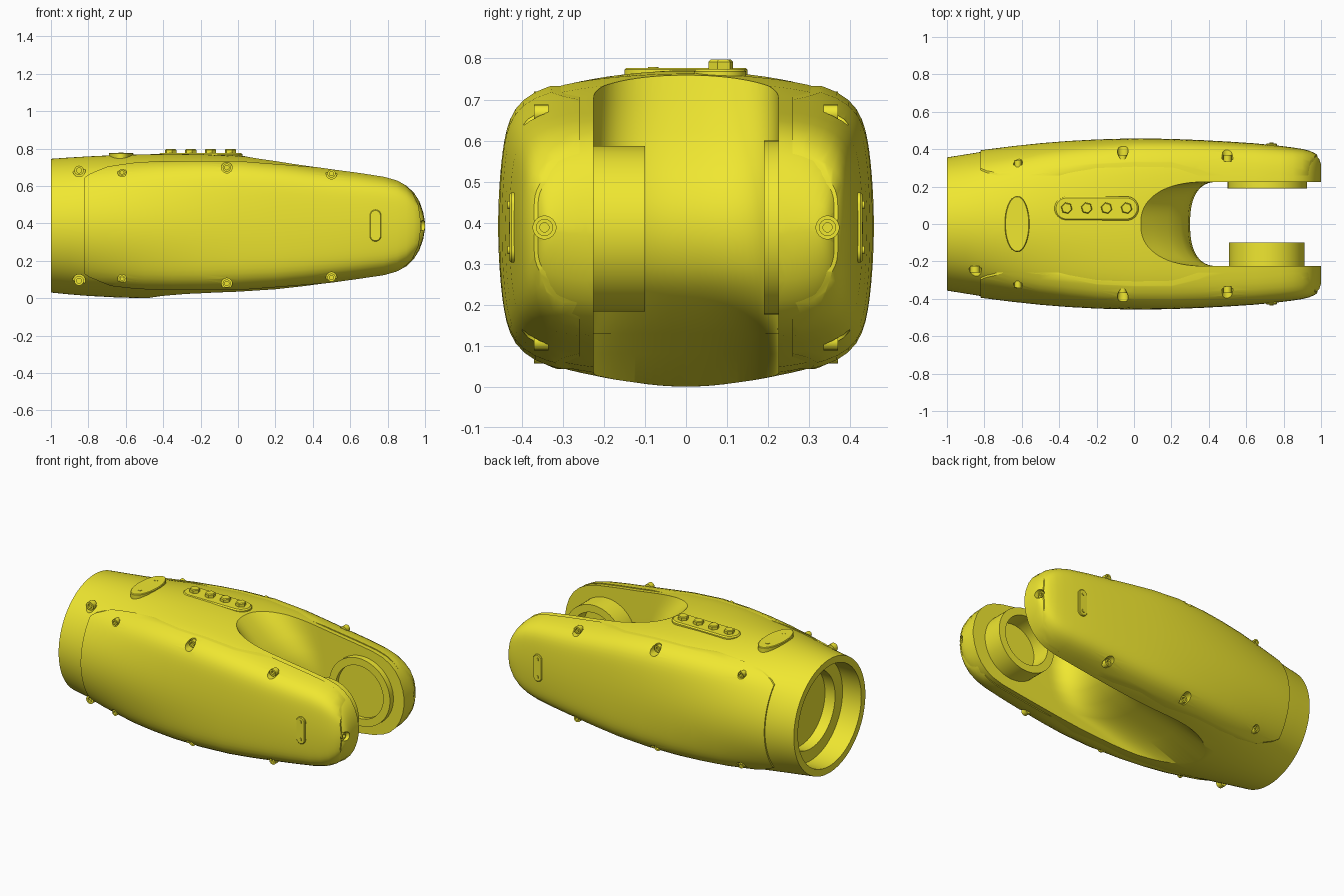
import bpy, bmesh
from math import cos, sin, pi, radians
from mathutils import Vector

if "Cube" in bpy.data.objects:
    bpy.data.objects.remove(bpy.data.objects["Cube"])

yellow = bpy.data.materials.new("yellow_paint")
yellow.diffuse_color = (0.87, 0.8, 0.03, 1)
yellow.use_nodes = True
yellow.node_tree.nodes["Principled BSDF"].inputs["Base Color"].default_value = yellow.diffuse_color
ZC = 0.388


def loft(bm, rings):
    """Skin a list of equal-length rings and cap both ends."""
    vs = [[bm.verts.new(p) for p in r] for r in rings]
    n = len(vs[0])
    for a, b in zip(vs, vs[1:]):
        for i in range(n):
            j = (i + 1) % n
            bm.faces.new((a[i], a[j], b[j], b[i]))
    bm.faces.new(vs[0])
    bm.faces.new(vs[-1])


def make(name, bm, helper=False):
    bmesh.ops.recalc_face_normals(bm, faces=bm.faces)
    me = bpy.data.meshes.new(name)
    bm.to_mesh(me)
    bm.free()
    ob = bpy.data.objects.new(name, me)
    bpy.context.collection.objects.link(ob)
    if helper:
        ob.hide_render = True
    else:
        me.materials.append(yellow)
    return ob


def turned(bm, origin, axis, profile, seg=48):
    """Turn (distance, radius) pairs around an axis."""
    axis = Vector(axis).normalized()
    u = axis.orthogonal().normalized()
    v = axis.cross(u)
    loft(bm, [[Vector(origin) + axis * t + r * (u * cos(2 * pi * i / seg) + v * sin(2 * pi * i / seg))
               for i in range(seg)] for t, r in profile])


def boolean(ob, cutter, op='DIFFERENCE'):
    m = ob.modifiers.new("cut", 'BOOLEAN')
    m.operation, m.object, m.solver = op, cutter, 'EXACT'
    bpy.context.view_layer.objects.active = ob
    bpy.ops.object.modifier_apply(modifier=m.name)


# Hull stations: x, half width, top, bottom, boxiness
STATIONS = [
    (-1, .36, .745, .03, 0), (-.9, .376, .752, .02, .06), (-.8, .392, .758, .012, .15),
    (-.65, .411, .765, .004, .35), (-.5, .427, .769, 0, .55), (-.35, .439, .771, .002, .7),
    (-.2, .447, .77, .008, .83), (0, .453, .763, .02, .95), (.2, .45, .743, .035, 1),
    (.35, .444, .722, .052, 1), (.5, .436, .7, .072, 1), (.65, .426, .68, .093, 1),
    (.78, .413, .66, .112, 1), (.85, .404, .64, .132, 1), (.9, .396, .612, .16, 1),
    (.94, .386, .574, .2, 1), (.97, .372, .525, .25, 1), (.99, .355, .465, .31, 1),
    (1, .335, .405, .37, 1)]


def hull(bm, grow):
    rings, n = [], 8
    for x, w, zt, zb, k in STATIONS:
        w, h, c = w + grow, (zt - zb) / 2 + max(grow, 0), (zt + zb) / 2
        ring = []
        for i in range(112):
            a = 2 * pi * i / 112
            p, q = cos(a), sin(a)
            r = 1 / (abs(p)**n + abs(q)**n)**(1 / n)
            py, pz = p * r * (1 - .06 * (q * r)**2), q * r * (1 - .12 * (p * r)**2)
            ring.append((x, w * (p + (py - p) * k), c + h * (q + (pz - q) * k)))
        rings.append(ring)
    loft(bm, rings)


# Main body
bm = bmesh.new()
hull(bm, -.004)
body = make("wrist_body", bm)

# Fork slot: half-oval plan whose back wall bulges forward at mid height
SLOT = [(.9, -.06), (.82, -.01), (.765, .03), (.7, .1), (.62, .18), (.54, .25), (.46, .29), (.38, .3),
        (.3, .28), (.24, .24), (.18, .15), (.13, .02), (.08, -.25), (0, -.48), (-.08, -.68)]
bm = bmesh.new()
rings = []
for z, x0 in SLOT:
    depth = .15 + .19 * min(1, (.3 - x0) / .27)
    ring = [(1.3, -.225, z)]
    for i in range(33):
        a = -pi / 2 + pi * i / 32
        sy = abs(sin(a))**.8 * (1 if a > 0 else -1)
        ring.append((x0 + depth * (1 - abs(cos(a))**.8), .225 * sy, z))
    ring.append((1.3, .225, z))
    rings.append(ring)
loft(bm, rings)
boolean(body, make("slot_cutter", bm, True))

# Rear socket, stepped bore
bm = bmesh.new()
turned(bm, (-1, 0, ZC), (1, 0, 0), [(-.2, .315), (.13, .315), (.13, .24), (.2, .24)], 72)
boolean(body, make("socket_cutter", bm, True))

# Raised side covers
lower = [(-.82, .13), (-.79, .11), (-.68, .065), (-.55, .05), (-.4, .043), (0, .043), (.5, .082),
         (.8, .122), (.87, .152), (.93, .205), (.965, .28), (.98, ZC)]
outline = lower + [(x, 2 * ZC - z) for x, z in lower[-2::-1]]
covers = []
for s, side in ((-1, "front"), (1, "back")):
    bm = bmesh.new()
    loft(bm, [[(x, s * y, z) for x, z in outline] for y in (.26, .6)])
    cutter = make(side + "_cover_cutter", bm, True)
    bm = bmesh.new()
    hull(bm, .005)
    cover = make(side + "_side_cover", bm)
    boolean(cover, cutter, 'INTERSECT')
    covers.append(cover)

# Bolt pockets and recessed bolts: x, height offset, floor y, radius
BOLTS = [(-.62, .285, .315, .024), (-.06, .31, .345, .029), (.5, .278, .345, .029)]
pockets, bolts = bmesh.new(), bmesh.new()


def recessed_bolt(p, axis, r):
    turned(pockets, p, axis, [(0, r), (.2, r)], 20)
    turned(bolts, p, axis, [(-.01, r * .75), (.025, r * .75), (.025, r * .4), (.012, r * .4)], 16)


for s in (-1, 1):
    for up in (-1, 1):
        for x, dz, y, r in BOLTS:
            recessed_bolt((x, s * y, ZC + up * dz), (0, s, 0), r)
        if s < 0:
            recessed_bolt((-.85, -.235, ZC + up * .295), (0, -1, 0), .034)
    recessed_bolt((.955, s * .345, ZC), (1, 0, 0), .028)
pocket_cutter = make("pocket_cutter", pockets, True)
for ob in [body] + covers:
    boolean(ob, pocket_cutter)
make("recessed_bolts", bolts)

# Bearing bosses inside the fork
bm = bmesh.new()
turned(bm, (.71, -.25, .385), (0, 1, 0), [(0, .202), (.15, .202), (.15, .155), (.03, .155)], 64)
make("front_bearing_boss", bm)
bm = bmesh.new()
turned(bm, (.713, .25, .388), (0, -1, 0), [(0, .212), (.06, .212), (.06, .165), (.035, .165)], 64)
make("back_bearing_boss", bm)

# Plug on the sloped underside of the slot
bm = bmesh.new()
turned(bm, (-.345, 0, .062), (.34, 0, -.94), [(-.02, .06), (.012, .06), (.012, .036), (.004, .036)], 40)
make("underside_plug", bm)


def plate(name, centre, u, v, a, b, levels, oval=False):
    """Raised plate, oval or with round ends; levels are (height, inset)."""
    u, v, c = Vector(u), Vector(v), Vector(centre)
    up = u.cross(v)
    rings = []
    for h, inset in levels:
        ring = []
        for i in range(48):
            t = 2 * pi * (i + .5) / 48
            straight = 0 if oval else (a - b) * (1 if cos(t) > 0 else -1)
            ru = (a if oval else b) - inset
            ring.append(c + u * (straight + ru * cos(t)) + v * ((b - inset) * sin(t)) + up * h)
        rings.append(ring)
    bm = bmesh.new()
    loft(bm, rings)
    return make(name, bm)


# Top oval plate with two pins
plate("top_oval_plate", (-.625, 0, .7), (1, 0, 0), (0, 1, 0), .066, .15, [(0, 0), (.073, 0), (.077, .004)], True)
bm = bmesh.new()
for s in (-1, 1):
    turned(bm, (-.625, s * .08, .77), (0, 0, 1), [(0, .013), (.009, .013)], 16)
make("top_plate_pins", bm)

# Top bar with four hexagon bolts
plate("top_bar", (-.2, .083, .72), (1, 0, 0), (0, 1, 0), .225, .064, [(0, 0), (.048, 0), (.055, .008)])
bm = bmesh.new()
for x in (-.36, -.253, -.147, -.04):
    turned(bm, (x, .085, .76), (0, 0, 1), [(0, .031), (.032, .031), (.037, .026)], 6)
make("hexagon_bolts", bm)

# Side plates with pins near the fork tips
pins = bmesh.new()
for s, side in ((-1, "front"), (1, "back")):
    plate(side + "_side_plate", (.735, s * .38, ZC), (0, 0, 1), (s, 0, 0), .085, .03,
          [(0, 0), (.046, 0), (.05, .004)])
    for up in (-1, 1):
        turned(pins, (.735, s * .42, ZC + up * .055), (0, s, 0), [(0, .01), (.015, .01)], 14)
make("side_plate_pins", pins)

# Smooth shading with sharp edges kept
bpy.ops.object.select_all(action='DESELECT')
for ob in bpy.context.scene.objects:
    if not ob.hide_render:
        ob.select_set(True)
        bpy.context.view_layer.objects.active = ob
bpy.ops.object.shade_smooth_by_angle(angle=radians(30))
for ob in bpy.context.scene.objects:
    if ob.hide_render:
        ob.hide_set(True)
